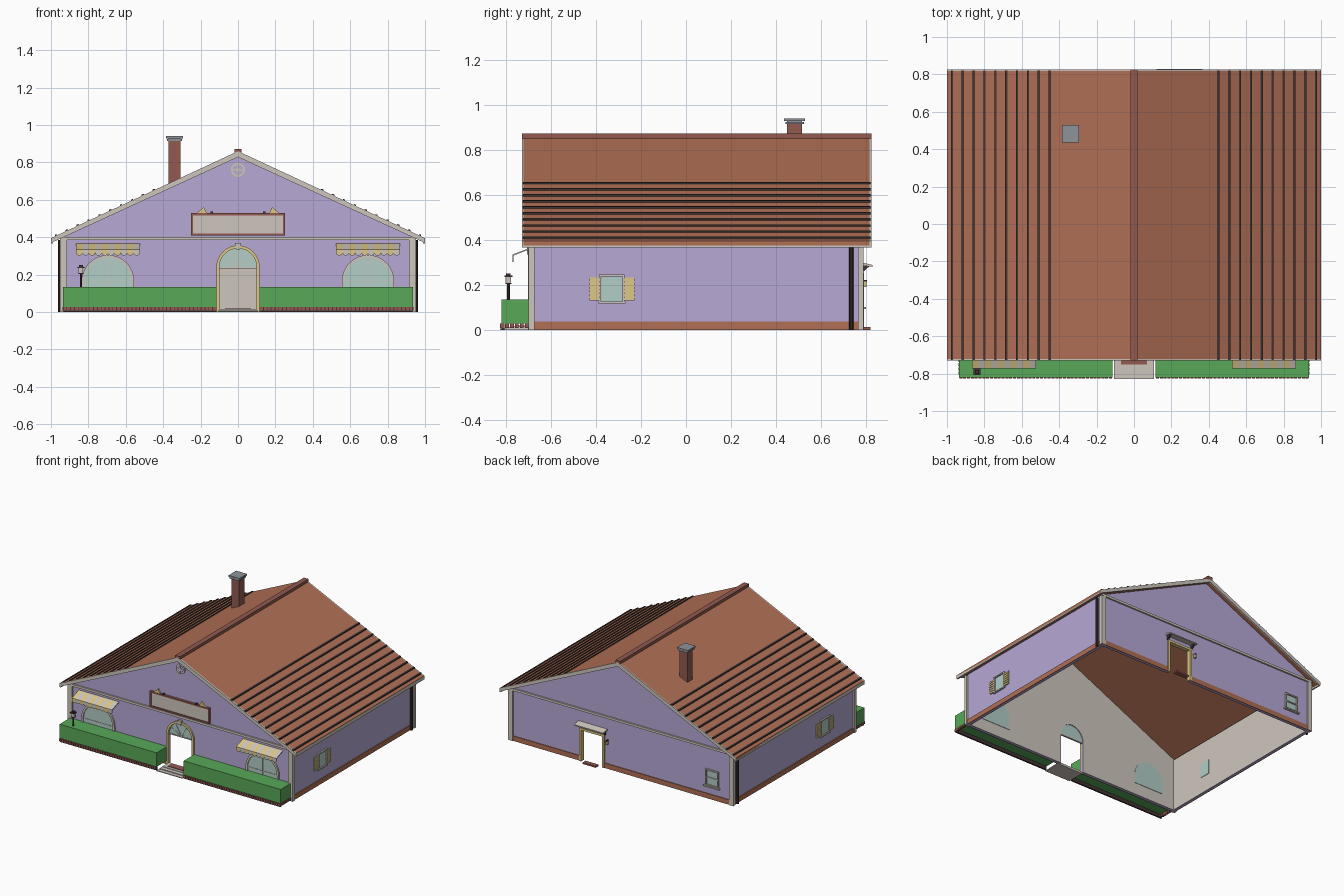
import bpy, bmesh
from math import sin, cos, pi

if "Cube" in bpy.data.objects:
    bpy.data.objects.remove(bpy.data.objects["Cube"])


def material(name, *rgb):
    lin = [(c / 255 / 12.92) if c < 11 else ((c / 255 + 0.055) / 1.055) ** 2.4 for c in rgb]
    m = bpy.data.materials.new(name)
    m.use_nodes = True
    m.diffuse_color = (*lin, 1)
    m.node_tree.nodes["Principled BSDF"].inputs["Base Color"].default_value = (*lin, 1)
    return m


LILAC = material("lilac wall", 183, 169, 214)
TILE = material("terracotta", 177, 112, 85)
TRIM = material("stone trim", 206, 198, 189)
BRICK = material("red brick", 146, 90, 80)
DARK = material("dark metal", 66, 52, 52)
GREEN = material("hedge green", 88, 168, 88)
GLASS = material("pale glass", 178, 205, 198)
GOLD = material("pale gold", 222, 200, 135)
GREY = material("grey cap", 142, 148, 153)


def part(name, prisms, *mats, rule=None):
    """Join several extruded outlines (axis, outline, start, end, slot) into one object."""
    bm = bmesh.new()
    place = {"x": lambda p, t: (t, *p), "y": lambda p, t: (p[0], t, p[1]), "z": lambda p, t: (*p, t)}
    for axis, outline, a, b, *slot in prisms:
        lo, hi = ([bm.verts.new(place[axis](p, t)) for p in outline] for t in (a, b))
        faces = [bm.faces.new(lo), bm.faces.new(hi[::-1])]
        for i in range(len(lo)):
            faces.append(bm.faces.new((lo[i - 1], hi[i - 1], hi[i], lo[i])))
        for f in faces:
            f.material_index = slot[0] if slot else 0
    bmesh.ops.recalc_face_normals(bm, faces=bm.faces)
    bm.normal_update()
    if rule:
        for f in bm.faces:
            f.material_index = rule(f.normal)
    me = bpy.data.meshes.new(name)
    bm.to_mesh(me)
    bm.free()
    for m in mats:
        me.materials.append(m)
    ob = bpy.data.objects.new(name, me)
    bpy.context.collection.objects.link(ob)
    return ob


def box(x0, x1, y0, y1, z0, z1, slot=0):
    return ("z", [(x0, y0), (x1, y0), (x1, y1), (x0, y1)], z0, z1, slot)


def disc(cx, cz, r, n=24):
    return [(cx + r * cos(2 * pi * i / n), cz + r * sin(2 * pi * i / n)) for i in range(n)]


def arch(cx, r, z0, spring, n=16):
    """Outline of an arched opening, from the right foot over to the left foot."""
    top = [(cx + r * cos(pi * i / n), spring + r * sin(pi * i / n)) for i in range(n + 1)]
    return [(cx + r, z0)] + top + [(cx - r, z0)]


def frame(x0, x1, z0, z1, w, ya, yb):
    return [box(x0, x0 + w, ya, yb, z0, z1), box(x1 - w, x1, ya, yb, z0, z1),
            box(x0, x1, ya, yb, z1 - w, z1), box(x0, x1, ya, yb, z0, z0 + w)]


def roof_z(x, base=0.86):
    return base - 0.465 * abs(x)


W, F, B, T = 0.94, -0.69, 0.78, 0.02      # wall half width, front, back, thickness
RF, RB = -0.73, 0.825                     # roof front and back
SIDES = (("left", 1), ("right", -1))

# Walls: gables with door notches, plain side walls, pale inside
gable = [(W, roof_z(W, 0.835)), (0, 0.835), (-W, roof_z(W, 0.835))]
front_outline = [(-W, 0)] + arch(0, 0.1, 0, 0.24)[::-1] + [(W, 0)] + gable
back_outline = [(-W, 0), (0.155, 0), (0.155, 0.24), (0.335, 0.24), (0.335, 0), (W, 0)] + gable
part("front_wall", [("y", front_outline, F, F + T)], LILAC, TRIM, rule=lambda n: int(n.y > 0.5))
part("back_wall", [("y", back_outline, B - T, B)], LILAC, TRIM, rule=lambda n: int(n.y < -0.5))
for side, s in SIDES:
    part(side + "_wall", [box(s * (W - T), s * W, F + T, B - T, 0, 0.4)], LILAC, TRIM,
         rule=lambda n: int(n.x * s < -0.5))

# Plinth, corner posts and gable beams
part("plinth", [box(-W - .006, -W, F, B, 0, .037), box(W, W + .006, F, B, 0, .037),
                box(-W, .14, B, B + .006, 0, .037), box(.35, W, B, B + .006, 0, .037),
                box(-W, -.11, F - .006, F, 0, .037), box(.11, W, F - .006, F, 0, .037)], TILE)
posts = []
for s in (1, -1):
    for y, d in ((F, 1), (B, -1)):
        posts.append(box(s * .915, s * .953, y - d * .01, y + d * .016, 0, .39))
part("corner_posts", posts, TRIM)
part("gable_beams", [box(-.95, .95, F - .012, F, .385, .402), box(-.95, .95, B, B + .012, .385, .402)], TRIM)

# Roof slopes, tile battens, verge boards and gutters
for side, s in SIDES:
    slope = [(0, roof_z(0)), (s, roof_z(1)), (s, roof_z(1) - .02), (0, roof_z(0) - .025)]
    part(side + "_roof", [("y", slope, RF + .008, RB - .008)], TILE)
    battens = []
    for i in range(10):
        x = .445 + .058 * i
        e = x + .012
        battens.append(("y", [(s * x, roof_z(x) - .004), (s * x, roof_z(x) + .005),
                              (s * e, roof_z(e) + .008), (s * e, roof_z(e) - .004)], RF + .004, RB - .004))
    part(side + "_roof_battens", battens, DARK)
    board = [(0, roof_z(0)), (s, roof_z(1)), (s, roof_z(1) - .026), (0, roof_z(0) - .032)]
    part(side + "_verge_boards", [("y", board, RF, RF + .012), ("y", board, RB - .012, RB)], TRIM)
    part(side + "_eave_board", [box(s * .988, s, RF, RB, .367, .392)], TRIM)
    part(side + "_drainpipe", [("z", disc(s * .952, .735, .01, 10), 0, .385)], DARK)
part("roof_ridge", [box(-.02, .02, RF, RB, .845, .872)], BRICK)

# Chimney
part("chimney", [box(-.372, -.308, .45, .516, .66, .925)], BRICK)
part("chimney_cap", [box(-.38, -.3, .442, .524, .915, .925), box(-.386, -.294, .437, .529, .928, .94),
                     box(-.372, -.308, .45, .516, .925, .928)], GREY)

# Hedges with a brick edging
for side, s in SIDES:
    part(side + "_hedge", [box(s * .115, s * .935, -.82, F - .002, .028, .135)], GREEN)
    bricks = [box(s * (.118 + .0205 * i), s * (.134 + .0205 * i), -.827, -.81, .008, .028) for i in range(40)]
    bricks += [box(s * .922, s * .938, -.805 + .022 * i, -.788 + .022 * i, .008, .028) for i in range(5)]
    part(side + "_hedge_bricks", bricks, BRICK)
    part(side + "_hedge_footing", [box(s * .115, s * .932, -.82, -.808, 0, .026)], DARK)

# Front arched windows with scalloped awnings
for side, s in SIDES:
    cx = s * .695
    part(side + "_arched_window", [("y", arch(cx, .125, .09, .165), F - .004, F + T + .003)], GLASS)
    ring = arch(cx, .14, .09, .165) + arch(cx, .125, .09, .165)[::-1]
    part(side + "_arched_window_frame", [("y", ring, F - .012, F),
                                         box(cx - .15, cx + .15, F - .015, F, .08, .09)], TRIM)
    part(side + "_window_bars", [box(cx - .002, cx + .002, F - .007, F, .09, .287),
                                 box(cx - .125, cx + .125, F - .007, F, .163, .167)], TRIM)
    cloth = [(F, .366), (-.772, .335), (-.772, .315), (-.767, .315), (-.767, .33), (F, .36)]
    stripes = []
    for i in range(10):
        a = cx - .17 + .034 * i
        stripes.append(("x", cloth, a, a + .034, i % 2))
        scallop = [(a + .017 - .017 * cos(pi * k / 6), .315 - .013 * sin(pi * k / 6)) for k in range(7)]
        stripes.append(("y", scallop, -.772, -.767, i % 2))
    part(side + "_awning", stripes, GOLD, TRIM)

# Front door surround, fanlight, keystone and steps
part("door_surround", [("y", arch(0, .116, 0, .24) + arch(0, .1, 0, .24)[::-1], F - .012, F + .004)], GOLD)
part("door_keystone", [("y", [(-.01, .335), (.01, .335), (.015, .368), (-.015, .368)], F - .018, F)], TRIM)
part("fanlight", [("y", arch(0, .1, .236, .24), F + .006, F + .014)], GLASS)
rays = [box(-.1, .1, F + .002, F + .016, .233, .24)]
for i in range(1, 6):
    c, d = cos(pi * i / 6), sin(pi * i / 6)
    rays.append(("y", [(-.002 * d, .24 + .002 * c), (.002 * d, .24 - .002 * c),
                       (.1 * c + .002 * d, .24 + .1 * d - .002 * c),
                       (.1 * c - .002 * d, .24 + .1 * d + .002 * c)], F + .003, F + .006))
part("fanlight_bars", rays, TRIM)
part("front_steps", [box(-.108, .108, -.828, F, 0, .006), box(-.104, .104, -.8, F, .006, .012),
                     box(-.1, .1, -.77, F, .012, .016)], TRIM)
part("front_mat", [box(-.07, .07, -.75, -.705, .016, .02)], BRICK)

# Blank sign board with gold ornaments
part("sign_panel", [box(-.242, .242, F - .012, F, .415, .52)], TRIM)
part("sign_border", frame(-.252, .252, .408, .528, .011, F - .018, F), BRICK)
part("sign_ornaments", [("y", [(c - .03, .527), (c + .03, .527), (c + .012 * k, .56)], F - .015, F - .004)
                        for c, k in ((-.195, 1), (.195, -1))], GOLD)
part("sign_brackets", [box(s * .14 - .006, s * .14 + .006, F - .02, F, .525, .536) for s in (1, -1)], DARK)

# Round gable vent
part("vent_ring", [("y", disc(0, .76, .038), F - .008, F)], TRIM)
part("vent_hole", [("y", disc(0, .76, .027), F - .011, F)], LILAC)
part("vent_cross", [box(-.004, .004, F - .014, F, .73, .79), box(-.03, .03, F - .014, F, .756, .764),
                    ("y", disc(0, .76, .011, 12), F - .016, F)], TRIM)

# Side windows with louvred shutters
for side, s in SIDES:
    o = s * W
    part(side + "_side_window", [box(o - s * (T + .003), o + s * .003, -.375, -.285, .125, .235)], GLASS)
    y0, y1, w = -.386, -.274, .009
    part(side + "_side_window_frame",
         [box(o, o + s * .012, *b) for b in ((y0, y0 + w, .12, .245), (y1 - w, y1, .12, .245),
                                             (y0, y1, .236, .245), (y0 - .004, y1 + .004, .117, .126))], TRIM)
    slats = []
    for a in (-.43, -.274):
        slats.append(box(o, o + s * .005, a, a + .044, .13, .232))
        slats += [box(o, o + s * .01, a, a + .044, .131 + .017 * i, .142 + .017 * i) for i in range(6)]
    part(side + "_shutters", slats, GOLD)

# Back window
part("back_window", [box(-.82, -.72, B - T - .003, B + .003, .105, .215)], GLASS)
part("back_window_frame", frame(-.825, -.715, .1, .225, .009, B, B + .012)
     + [box(-.82, -.72, B, B + .01, .158, .166), box(-.835, -.705, B, B + .02, .093, .102)], TRIM)

# Back door surround, canopy, mat and lantern
part("back_door_surround", [box(.14, .157, B - T, B + .012, 0, .255), box(.333, .35, B - T, B + .012, 0, .255),
                            box(.14, .35, B - T, B + .012, .238, .255)], GOLD)
part("back_canopy", [("x", [(B, .3), (B + .05, .288), (B + .05, .28), (B, .285)], .12, .365)], TRIM)
part("back_canopy_brackets", [("x", [(B, .285), (B + .035, .282), (B, .25)], x, x + .012)
                              for x in (.13, .343)], DARK)
part("back_mat", [box(.19, .3, B + .005, B + .04, 0, .012)], BRICK)
part("back_lantern", [box(.105, .12, B + .008, B + .024, .19, .215)], GOLD)
part("back_lantern_mount", [box(.108, .117, B, B + .026, .215, .222)], DARK)

# Lamp post standing in the hedge
lx, ly = -.84, -.79
part("lamp_post", [("z", disc(lx, ly, .006, 8), .1, .205), box(lx - .014, lx + .014, ly - .014, ly + .014, .203, .208),
                   box(lx - .018, lx + .018, ly - .018, ly + .018, .235, .241),
                   box(lx - .01, lx + .01, ly - .01, ly + .01, .241, .25)], DARK)
part("lamp_glass", [box(lx - .012, lx + .012, ly - .012, ly + .012, .208, .235)], TRIM)
